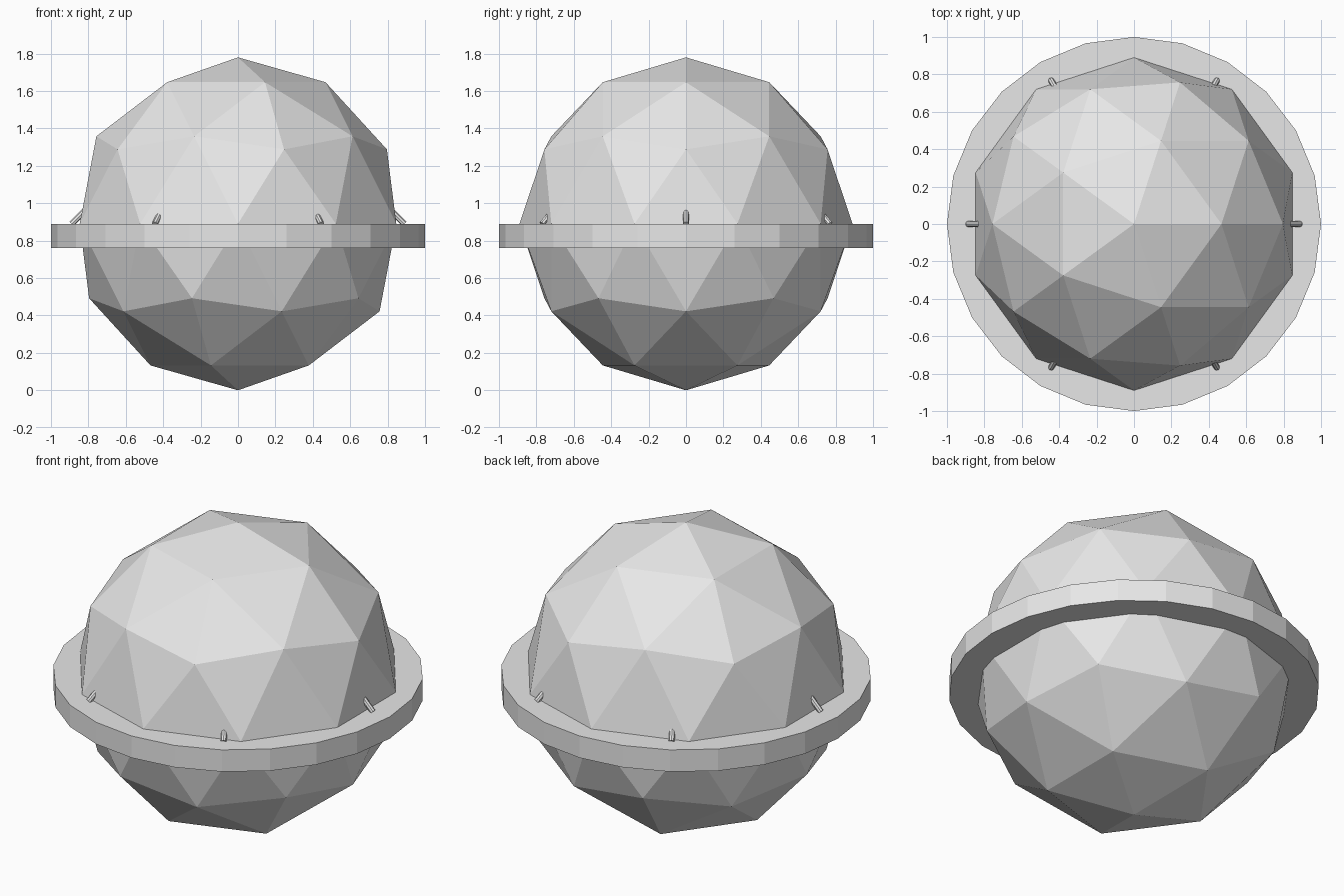
import bpy
from math import radians, cos, sin

cube = bpy.data.objects.get("Cube")
if cube:
    bpy.data.objects.remove(cube, do_unlink=True)

RADIUS = 0.89       # globe radius, also the height of its equator
RIM_HEIGHT = 0.13
PIN_LENGTH = 0.1
PIN_COUNT = 6

grey = bpy.data.materials.new("light grey")
grey.use_nodes = True
grey.diffuse_color = (0.8, 0.8, 0.8, 1)
grey.node_tree.nodes["Principled BSDF"].inputs["Base Color"].default_value = (0.8, 0.8, 0.8, 1)


def finish(name):
    """Name the newest object and give it the grey material."""
    obj = bpy.context.object
    obj.name = name
    obj.data.materials.clear()
    obj.data.materials.append(grey)
    return obj


# Faceted globe
bpy.ops.mesh.primitive_ico_sphere_add(subdivisions=2, radius=RADIUS, location=(0, 0, RADIUS))
finish("globe")

# Flat rim whose top lies on the equator
bpy.ops.mesh.primitive_cylinder_add(vertices=24, radius=1, depth=RIM_HEIGHT,
                                    location=(0, 0, RADIUS - RIM_HEIGHT / 2))
finish("rim")

# Small pins leaning from the rim into the globe
lean = radians(45)
pin_reach = 0.889 - PIN_LENGTH / 2 * sin(lean)
pin_height = RADIUS + PIN_LENGTH / 2 * cos(lean)
for i in range(PIN_COUNT):
    angle = radians(360 / PIN_COUNT * i)
    bpy.ops.mesh.primitive_cylinder_add(
        vertices=8, radius=0.016, depth=PIN_LENGTH,
        location=(pin_reach * cos(angle), pin_reach * sin(angle), pin_height),
        rotation=(0, -lean, angle))
    finish(f"pin_{i + 1}")
